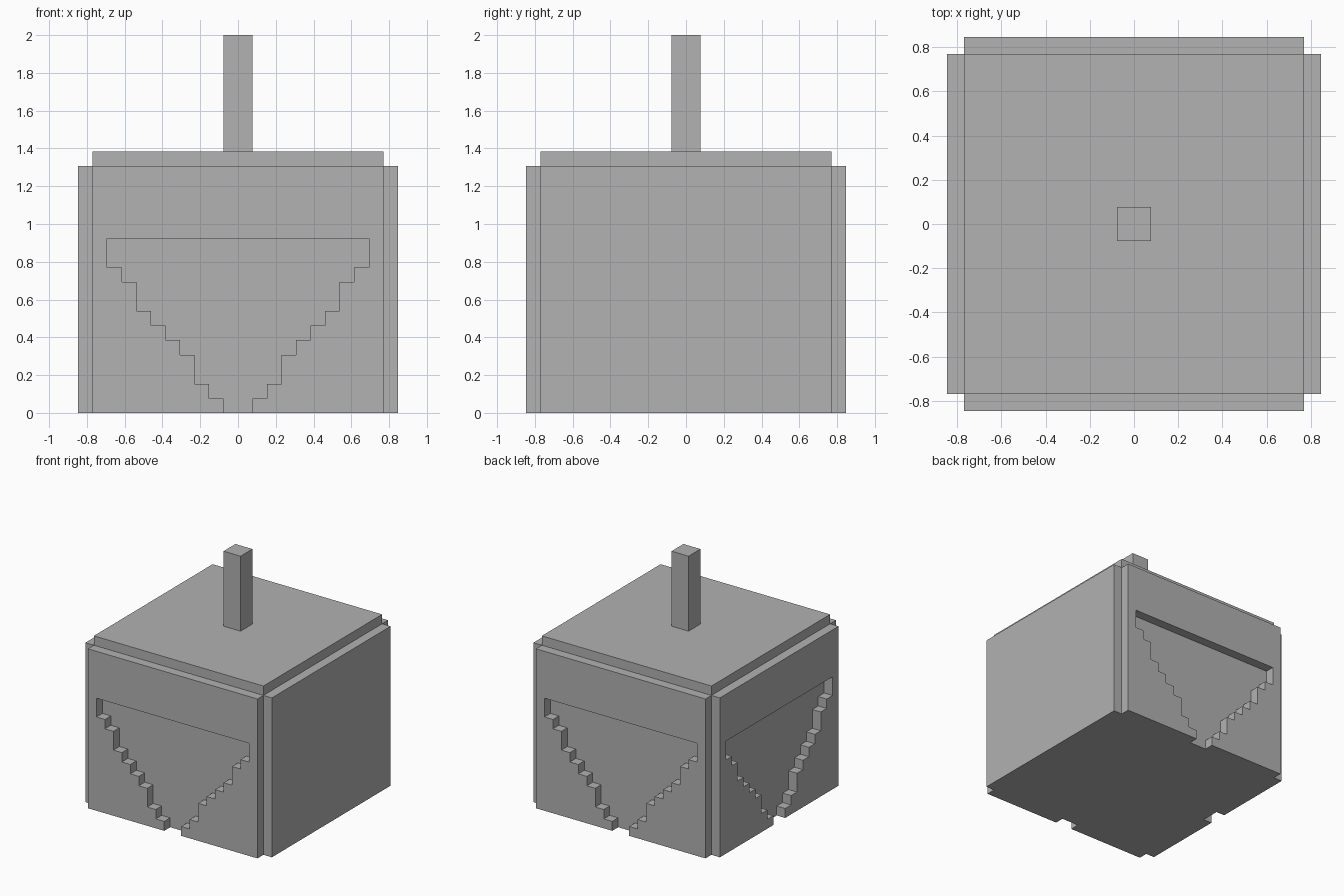
import bpy
import bmesh
from math import pi
from mathutils import Matrix, Vector

cube = bpy.data.objects.get("Cube")
if cube:
    bpy.data.objects.remove(cube, do_unlink=True)

U = 2 / 26                      # grid unit: the whole model is 26 units tall
HALF, PLATE_TOP, BODY_TOP = 10, 17, 18

grey = bpy.data.materials.new("plain_grey")
grey.use_nodes = True
colour = (0.445, 0.445, 0.445, 1)
grey.diffuse_color = colour
grey.node_tree.nodes["Principled BSDF"].inputs["Base Color"].default_value = colour


def prism(name, outline, depth, matrix):
    """Extrude an outline (in grid units) along local z and place it."""
    bm = bmesh.new()
    face = bm.faces.new([bm.verts.new((x, y, 0)) for x, y in outline])
    ext = bmesh.ops.extrude_face_region(bm, geom=[face])
    moved = [g for g in ext["geom"] if isinstance(g, bmesh.types.BMVert)]
    bmesh.ops.translate(bm, verts=moved, vec=Vector((0, 0, depth)))
    bmesh.ops.recalc_face_normals(bm, faces=bm.faces)
    bm.transform(Matrix.Scale(U, 4) @ matrix)
    mesh = bpy.data.meshes.new(name)
    bm.to_mesh(mesh)
    bm.free()
    mesh.materials.append(grey)
    obj = bpy.data.objects.new(name, mesh)
    bpy.context.collection.objects.link(obj)


def square(half):
    return [(-half, -half), (half, -half), (half, half), (-half, half)]


# Core block and the square stem on top
prism("body", square(HALF), BODY_TOP, Matrix())
prism("stem", square(1), 8, Matrix.Translation((0, 0, BODY_TOP)))

# Stepped opening: half width and upper height of each step
steps = [(1, 1), (2, 2), (3, 4), (4, 5), (5, 6), (6, 7), (7, 9), (8, 10), (9, 12)]
right_edge, bottom = [], 0
for width, top in steps:
    right_edge += [(width, bottom), (width, top)]
    bottom = top
left_edge = [(-x, z) for x, z in reversed(right_edge)]

plain = [(-HALF, 0), (HALF, 0), (HALF, PLATE_TOP), (-HALF, PLATE_TOP)]
cut = [(HALF, 0), (HALF, PLATE_TOP), (-HALF, PLATE_TOP), (-HALF, 0)]
cut += list(reversed(left_edge)) + list(reversed(right_edge))

# Side plates, turned about the vertical axis; only the +x one is uncut
stand_up = Matrix.Translation((0, -HALF, 0)) @ Matrix.Rotation(pi / 2, 4, "X")
for i, side in enumerate(("front", "left", "back", "right")):
    outline = plain if side == "left" else cut
    prism(side + "_plate", outline, 1, Matrix.Rotation(i * pi / 2, 4, "Z") @ stand_up)
